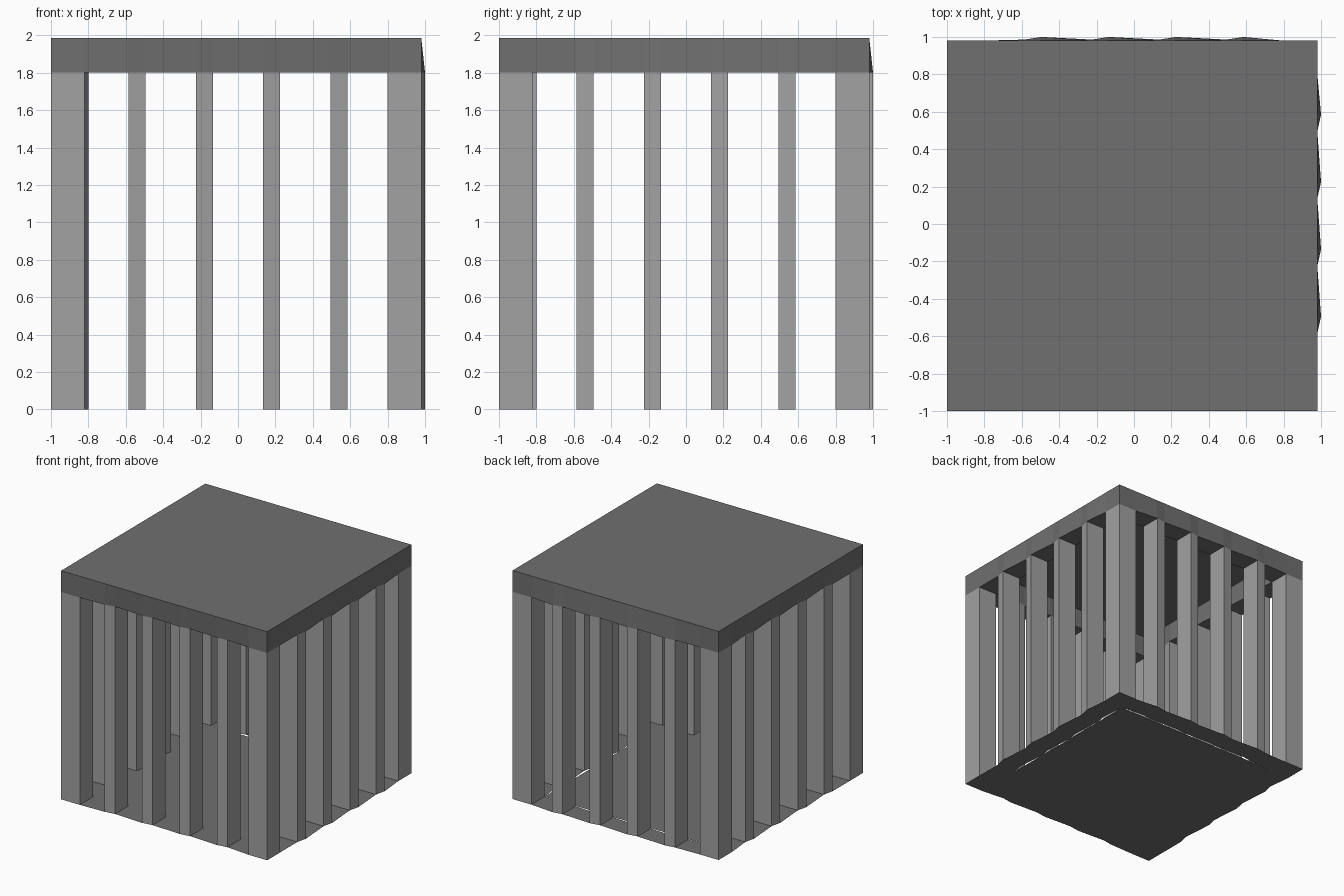
import bpy, bmesh

if "Cube" in bpy.data.objects:
    bpy.data.objects.remove(bpy.data.objects["Cube"])

LO, HI, W = -1.0, 0.98, 0.18        # frame extents and wall thickness
BEAM, TOP = 1.80, 1.985             # beam underside and roof height
STARTS = [-0.585, -0.225, 0.135, 0.495]
BAR = 0.09


def material(name, v):
    m = bpy.data.materials.new(name)
    m.diffuse_color = (v, v, v, 1)
    m.use_nodes = True
    m.node_tree.nodes["Principled BSDF"].inputs["Base Color"].default_value = m.diffuse_color
    return m


DARK = material("dark_grey", 0.16)   # roof, beams, floor
MID = material("mid_grey", 0.36)     # bars and posts


def stations(low_shift, high_shift):
    """Positions along a wall with the small outward jog at each bar."""
    pts = [(LO + W, 0.0)]
    for s in STARTS:
        pts += [(s, low_shift), (s + BAR, high_shift)]
    return pts + [(HI - W, 0.0)]


def make(name, faces, mat):
    bm = bmesh.new()
    for f in faces:
        bm.faces.new([bm.verts.new(p) for p in f])
    bmesh.ops.remove_doubles(bm, verts=bm.verts, dist=0.0005)
    bmesh.ops.recalc_face_normals(bm, faces=bm.faces)
    me = bpy.data.meshes.new(name)
    bm.to_mesh(me)
    bm.free()
    me.materials.append(mat)
    ob = bpy.data.objects.new(name, me)
    bpy.context.collection.objects.link(ob)
    return ob


def flat(corners, z):
    return [(x, y, z) for x, y in corners]


def prism(corners, z0, z1):
    a, b = flat(corners, z0), flat(corners, z1)
    n = len(a)
    return [a, b] + [[a[i], a[(i + 1) % n], b[(i + 1) % n], b[i]] for i in range(n)]


def tube(corners, z0, z1):
    return prism(corners, z0, z1)[2:]


def rect(x0, x1, y0, y1):
    return [(x0, y0), (x1, y0), (x1, y1), (x0, y1)]


# Four walls: bars, ring beam and floor border
for name, base, along_x in (("front", LO, True), ("back", HI - W, True),
                            ("left", LO, False), ("right", HI - W, False)):
    pts = stations(0.006, 0.02) if along_x else stations(0.0, 0.02)

    def at(t, off):
        return (t, base + off) if along_x else (base + off, t)

    beam, border = [], []
    for i in range(len(pts) - 1):
        (t0, d0), (t1, d1) = pts[i], pts[i + 1]
        quad = [at(t0, d0), at(t1, d1), at(t1, d1 + W), at(t0, d0 + W)]
        border.append(flat(quad, 0))
        beam.append(flat(quad, BEAM))
        for o in (0, W):
            beam.append([(*at(t0, d0 + o), BEAM), (*at(t1, d1 + o), BEAM),
                         (*at(t1, o), TOP), (*at(t0, o), TOP)])
        if i % 2:
            make(f"{name}_bar_{i // 2 + 1}", tube(quad, 0, BEAM), MID)
    make(f"{name}_beam", beam, DARK)
    make(f"{name}_floor_border", border, DARK)

# Corner posts, each with its beam block and floor square
for nx, x in (("left", LO), ("right", HI - W)):
    for ny, y in (("front", LO), ("back", HI - W)):
        square = rect(x, x + W, y, y + W)
        make(f"{ny}_{nx}_corner_post", tube(square, 0, BEAM), MID)
        make(f"{ny}_{nx}_beam_corner", tube(square, BEAM, TOP), DARK)
        make(f"{ny}_{nx}_floor_corner", [flat(square, 0)], DARK)

# Thin roof and floor panels
make("roof_panel", [flat(rect(LO, HI, LO, HI), TOP)], DARK)
make("floor_panel", [flat(rect(LO + W, HI - W, LO + W, HI - W), 0)], DARK)
